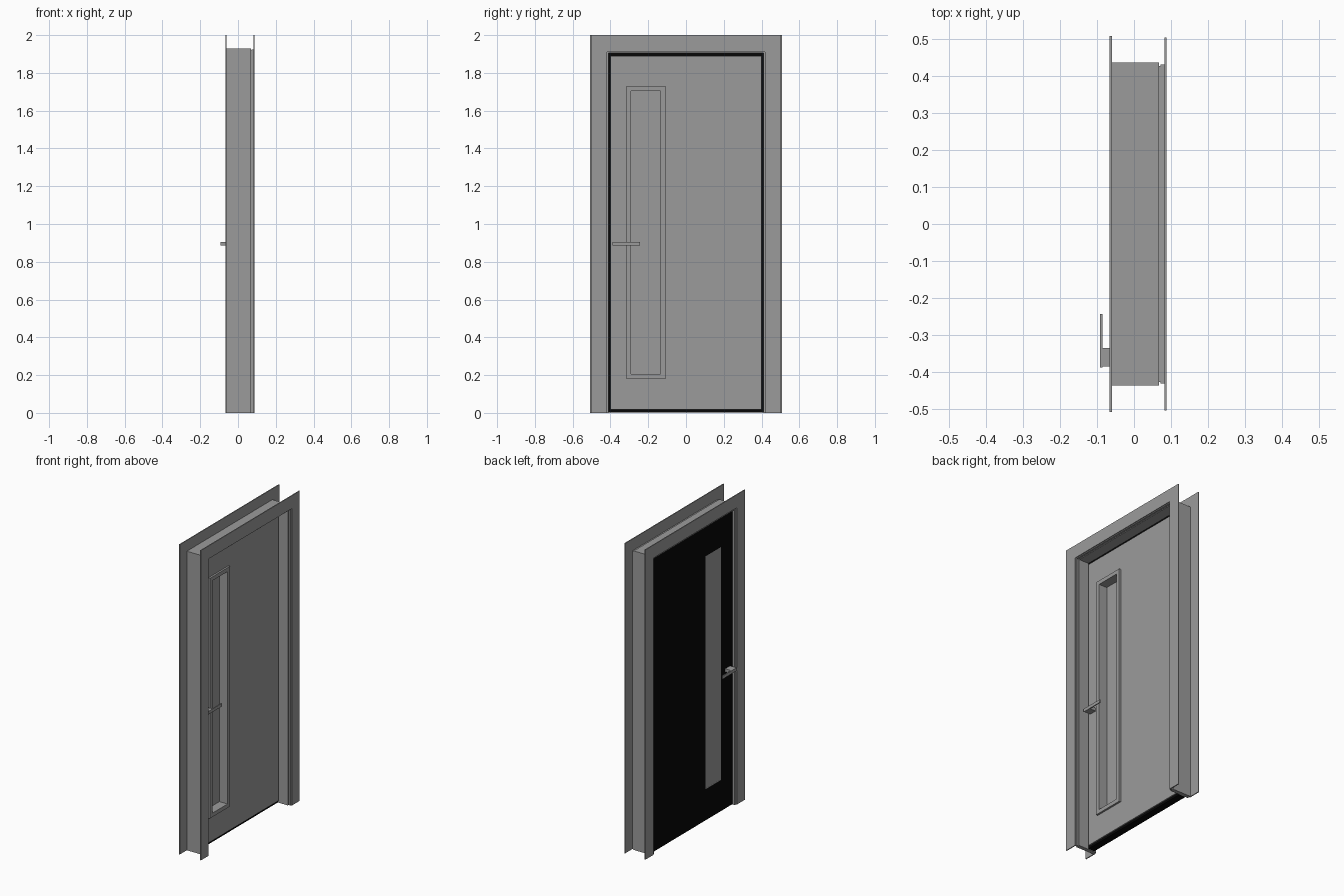
import bpy, bmesh

if "Cube" in bpy.data.objects:
    bpy.data.objects.remove(bpy.data.objects["Cube"])


def paint(name, v):
    m = bpy.data.materials.new(name)
    m.diffuse_color = (v, v, v, 1)
    m.use_nodes = True
    m.node_tree.nodes["Principled BSDF"].inputs["Base Color"].default_value = m.diffuse_color
    return m


grey = paint("grey_paint", 0.33)
black = paint("black_paint", 0.002)


def finish(name, bm, mat):
    bmesh.ops.recalc_face_normals(bm, faces=bm.faces)
    mesh = bpy.data.meshes.new(name)
    bm.to_mesh(mesh)
    bm.free()
    ob = bpy.data.objects.new(name, mesh)
    bpy.context.collection.objects.link(ob)
    mesh.materials.append(mat)
    return ob


def prism(name, loop, x0, x1, mat=grey):
    """Extrude a closed (y, z) outline along x."""
    bm = bmesh.new()
    face = bm.faces.new([bm.verts.new((x0, y, z)) for y, z in loop])
    ext = bmesh.ops.extrude_face_region(bm, geom=[face])
    verts = [v for v in ext["geom"] if isinstance(v, bmesh.types.BMVert)]
    bmesh.ops.translate(bm, verts=verts, vec=(x1 - x0, 0, 0))
    return finish(name, bm, mat)


def arch(name, outer, top, inner, inner_top, x0, x1):
    """Upside-down U running round the doorway."""
    return prism(name, [(-outer, 0), (-outer, top), (outer, top), (outer, 0),
                        (inner, 0), (inner, inner_top), (-inner, inner_top), (-inner, 0)], x0, x1)


def ring(name, o, i, x0, x1, mat=grey):
    """Rectangular slab o with a window i; each is (y0, y1, z0, z1)."""
    bm = bmesh.new()

    def corners(r, x):
        return [bm.verts.new((x, r[a], r[b])) for a, b in ((0, 2), (1, 2), (1, 3), (0, 3))]
    loops = [corners(o, x0), corners(o, x1), corners(i, x1), corners(i, x0)]
    for k in range(4):
        a, b = loops[k], loops[(k + 1) % 4]
        for j in range(4):
            n = (j + 1) % 4
            bm.faces.new((a[j], a[n], b[n], b[j]))
    return finish(name, bm, mat)


def box(name, x, y, z, mat=grey):
    return prism(name, [(y[0], z[0]), (y[1], z[0]), (y[1], z[1]), (y[0], z[1])], *x, mat)


# Door frame: jamb, stepped rebate and the two casings
arch("jamb", 0.436, 1.93, 0.411, 1.906, -0.06, 0.068)
arch("rebate_neck", 0.427, 1.921, 0.416, 1.909, 0.068, 0.071)
arch("rebate", 0.43, 1.924, 0.418, 1.911, 0.071, 0.082)
arch("casing_inside", 0.504, 2.0, 0.424, 1.916, 0.082, 0.088)
arch("casing_outside", 0.507, 2.0, 0.424, 1.916, -0.066, -0.06)

# Door leaf: black slab, grey facing, window lining, trim and pane
hole = (-0.292, -0.133, 0.203, 1.707)
window = (-0.29, -0.135, 0.205, 1.705)
trim = (-0.316, -0.109, 0.18, 1.73)
ring("door_slab", (-0.41, 0.41, 0.003, 1.905), hole, -0.045, 0.0, black)
ring("door_facing", (-0.4, 0.4, 0.018, 1.89), hole, 0.0, 0.008)
ring("window_lining", hole, window, -0.045, 0.008)
ring("window_trim", trim, window, 0.008, 0.02)
box("window_pane", (-0.044, -0.038), window[:2], window[2:])

# Lever handles, mirrored on both sides of the leaf
mid = -0.0185
for side, label in ((-1, "outside"), (1, "inside")):
    def at(d):
        return mid + side * d
    box("handle_post_" + label, (at(0.026), at(0.067)), (-0.385, -0.335), (0.885, 0.905))
    box("handle_lever_" + label, (at(0.067), at(0.073)), (-0.388, -0.243), (0.885, 0.905))

# Hinges on the edge opposite the handle
for k, z in enumerate((0.2, 1.7)):
    box("hinge_%d" % k, (-0.052, -0.043), (0.402, 0.412), (z - 0.06, z + 0.06))
